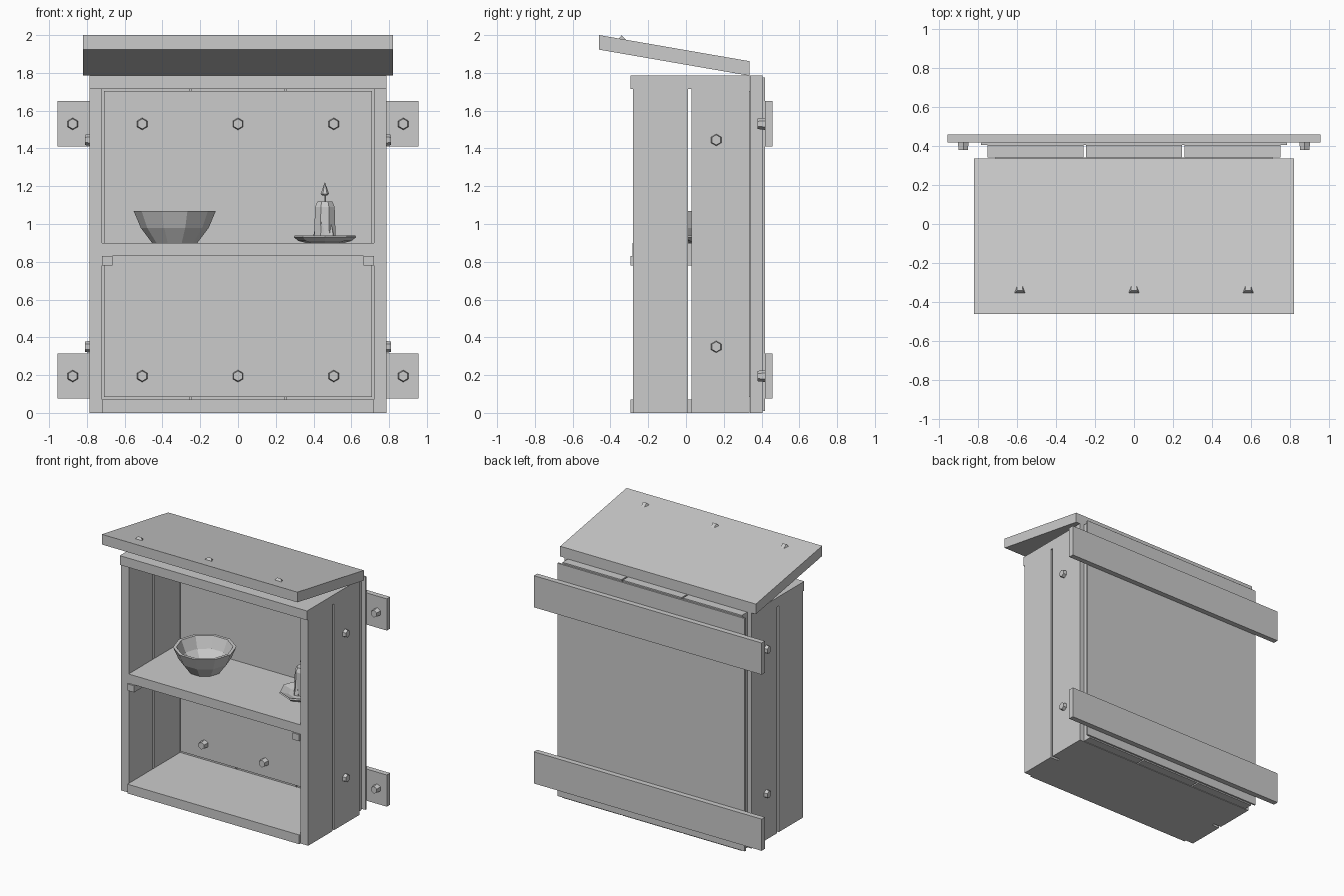
import bpy, bmesh, math
from mathutils import Vector

cube = bpy.data.objects.get("Cube")
if cube:
    bpy.data.objects.remove(cube, do_unlink=True)

grey = bpy.data.materials.new("plain grey")
grey.use_nodes = True
COLOUR = (0.6, 0.6, 0.6, 1)
grey.diffuse_color = COLOUR
grey.node_tree.nodes["Principled BSDF"].inputs["Base Color"].default_value = COLOUR


def finish(name, bm):
    bmesh.ops.recalc_face_normals(bm, faces=bm.faces)
    mesh = bpy.data.meshes.new(name)
    bm.to_mesh(mesh)
    bm.free()
    mesh.materials.append(grey)
    obj = bpy.data.objects.new(name, mesh)
    bpy.context.collection.objects.link(obj)
    return obj


def board(name, x, y, z, rise=0.0):
    """Box between limits; rise shears it upward towards the front."""
    bm = bmesh.new()
    bmesh.ops.create_cube(bm, size=1)
    for v in bm.verts:
        front = v.co.y < 0
        v.co = Vector([lim[int(c > 0)] for lim, c in zip((x, y, z), v.co)])
        if front:
            v.co.z += rise
    return finish(name, bm)


def lathe(name, centre, profile, sides, turn=0.0):
    """Flat-sided turned shape from (radius, height) points."""
    bm = bmesh.new()
    rings = []
    for r, h in profile:
        rings.append([bm.verts.new((r * math.cos(turn + math.tau * i / sides),
                                    r * math.sin(turn + math.tau * i / sides), h))
                      for i in range(sides)])
    for a, b in zip(rings, rings[1:]):
        for i in range(sides):
            j = (i + 1) % sides
            bm.faces.new((a[i], a[j], b[j], b[i]))
    bm.faces.new(rings[0])
    bm.faces.new(rings[-1])
    obj = finish(name, bm)
    obj.location = centre
    return obj


def bolt(name, base, direction, length=0.04, r1=0.033, r2=0.027, turn=0.0):
    """Tapered hexagonal bolt head standing on base."""
    obj = lathe(name, base, [(r1, -0.01), (r2, length)], 6, turn)
    obj.rotation_euler = Vector(direction).to_track_quat("Z", "Y").to_euler()
    return obj


# Cabinet: two planks per side with a slot between them
for side, s in (("right", -1), ("left", 1)):
    x = sorted((s * 0.72, s * 0.785))
    board(side + "_front_plank", x, (-0.28, 0.01), (0, 1.715))
    board(side + "_back_plank", x, (0.03, 0.335), (0, 1.715))
    board(side + "_shelf_cleat", sorted((s * 0.665, s * 0.72)), (-0.295, 0.32), (0.78, 0.83))
board("top_board", (-0.785, 0.785), (-0.295, 0.335), (1.715, 1.785))
board("bottom_board", (-0.72, 0.72), (-0.295, 0.335), (0, 0.07))
board("shelf", (-0.722, 0.722), (-0.282, 0.32), (0.83, 0.9))

# Back: inner panel, three upright boards, outer sheet and mounting battens
board("inner_back_panel", (-0.71, 0.71), (0.325, 0.34), (0.085, 1.705))
for i, x in enumerate((-0.505, 0, 0.505)):
    board(f"back_board_{i + 1}", (x - 0.247, x + 0.247), (0.34, 0.405), (0, 1.785))
board("back_sheet", (-0.785, 0.785), (0.405, 0.418), (0.01, 1.775))
for place, z in (("upper", 1.53), ("lower", 0.195)):
    board(place + "_batten", (-0.955, 0.955), (0.418, 0.458), (z - 0.12, z + 0.12))
    for i, x in enumerate((-0.875, -0.507, 0, 0.507, 0.875)):
        y = 0.418 if abs(x) > 0.8 else 0.325
        bolt(f"{place}_back_bolt_{i + 1}", (x, y, z), (0, -1, 0), turn=math.pi / 2)
for s in (-1, 1):
    for place, z in (("upper", 1.445), ("lower", 0.35)):
        bolt(f"{place}_side_bolt", (s * 0.785, 0.16, z), (s, 0, 0), 0.025, turn=math.pi / 2)

# Sloping lid with its tilted bolts
board("lid", (-0.82, 0.82), (-0.46, 0.335), (1.785, 1.862), rise=0.138)
for i, x in enumerate((-0.585, 0, 0.585)):
    bolt(f"lid_bolt_{i + 1}", (x, -0.33, 1.956), (0, -0.8, 0.6), 0.035, 0.025, 0.031)

# Bowl
lathe("bowl", (-0.335, 0.08, 0.9),
      [(0.12, 0), (0.18, 0.08), (0.218, 0.17), (0.195, 0.17), (0.16, 0.085), (0.105, 0.025)], 10)

# Candle on its dish
spot = (0.46, 0.12, 0.9)
lathe("candle_dish", spot, [(0.1, 0), (0.14, 0.01), (0.165, 0.03), (0.16, 0.04), (0.1, 0.02)], 8)
lathe("candle", spot, [(0.062, 0.015), (0.056, 0.19), (0.042, 0.22)], 8, math.pi / 8)
for i, (angle, top) in enumerate(((-1.9, 0.15), (-0.9, 0.11), (0.8, 0.14), (2.6, 0.12))):
    drip_at = Vector(spot) + 0.05 * Vector((math.cos(angle), math.sin(angle), 0))
    lathe(f"wax_drip_{i + 1}", drip_at, [(0.025, 0.015), (0.016, 0.06), (0.002, top)], 5, angle)
lathe("wick", spot, [(0.007, 0.21), (0.007, 0.26)], 5)
lathe("flame", spot, [(0.012, 0.25), (0.022, 0.26), (0.001, 0.32)], 6)
